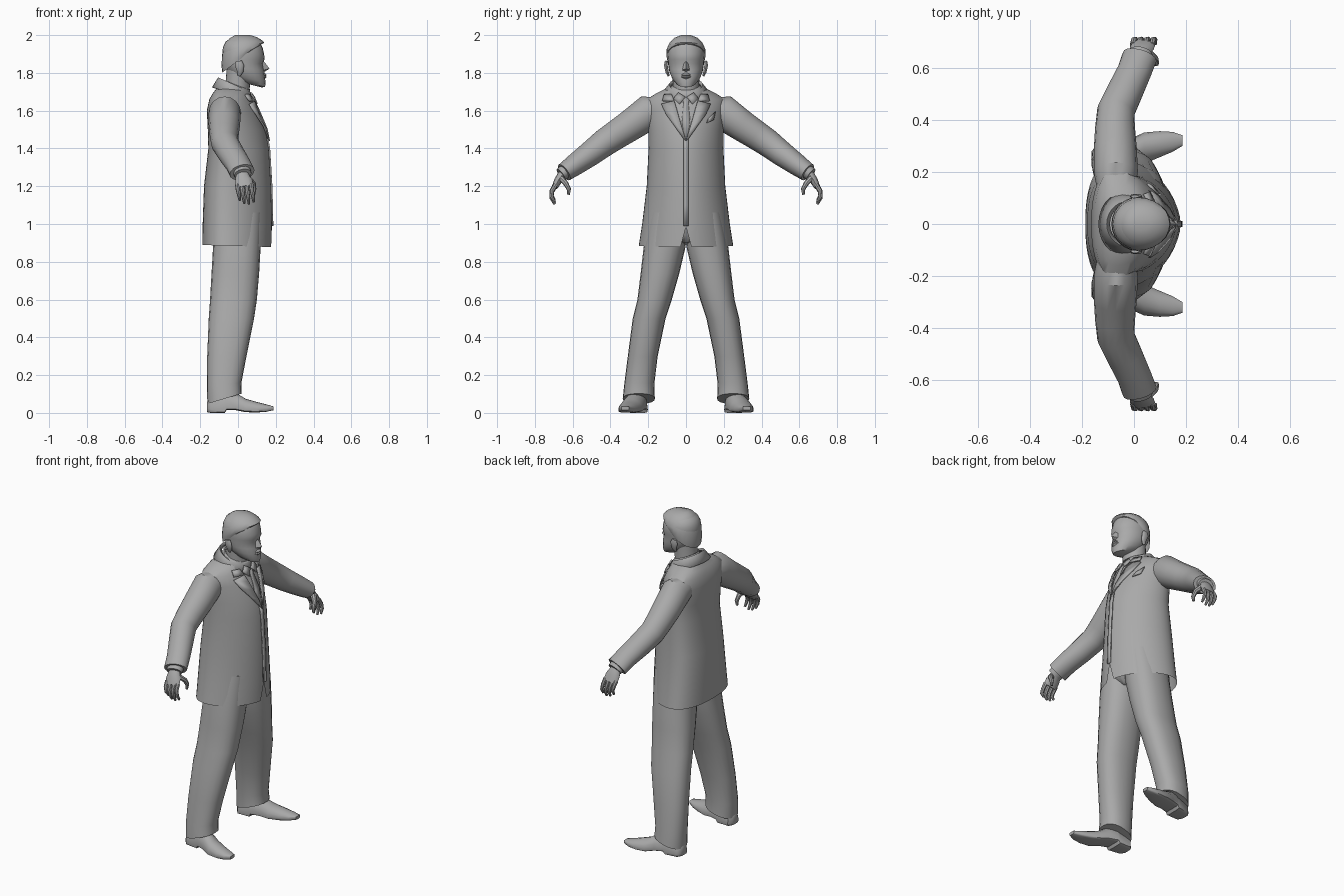
import bpy, bmesh, math
from mathutils import Vector

grey = bpy.data.materials.new("plain_grey")
grey.diffuse_color = (0.4, 0.4, 0.4, 1)


def make(name, verts, faces, angle=40, thick=0):
    me = bpy.data.meshes.new(name)
    bm = bmesh.new()
    vs = [bm.verts.new(v) for v in verts]
    for f in faces:
        bm.faces.new([vs[i] for i in f])
    bmesh.ops.recalc_face_normals(bm, faces=bm.faces)
    bm.to_mesh(me)
    bm.free()
    ob = bpy.data.objects.new(name, me)
    bpy.context.collection.objects.link(ob)
    me.materials.append(grey)
    bpy.ops.object.select_all(action='DESELECT')
    ob.select_set(True)
    bpy.context.view_layer.objects.active = ob
    bpy.ops.object.shade_smooth_by_angle(angle=math.radians(angle))
    if thick:
        mod = ob.modifiers.new("thickness", 'SOLIDIFY')
        mod.thickness = thick
        mod.offset = 0
    return ob


def loft(name, rings, start=True, end=True, angle=40, thick=0):
    n = len(rings[0])
    faces = [(k * n + i, k * n + (i + 1) % n, (k + 1) * n + (i + 1) % n, (k + 1) * n + i)
             for k in range(len(rings) - 1) for i in range(n)]
    if start:
        faces.append(tuple(range(n)))
    if end:
        faces.append(tuple(range((len(rings) - 1) * n, len(rings) * n)))
    return make(name, [v for r in rings for v in r], faces, angle, thick)


def power(c, p):
    return math.copysign(abs(c) ** (2 / p), c) if abs(c) > 1e-6 else 0


def ring(z, xb, xf, yi, yo, tilt=0, n=24, mid=0.5, pf=2, pb=2):
    """Level outline with its own front and back roundness; tilt lowers the front."""
    cx, cy, hy = xb + mid * (xf - xb), (yi + yo) / 2, (yo - yi) / 2
    pts = []
    for i in range(n):
        a = 2 * math.pi * i / n
        c, s = math.cos(a), math.sin(a)
        p = pf if c > 0 else pb
        x = cx + power(c, p) * ((xf - cx) if c > 0 else (cx - xb))
        pts.append(Vector((x, cy + hy * power(s, p), z - tilt * (x - cx))))
    return pts


def tube(name, path, n=16, side=1, **kw):
    """Limb along (x, y, z, radius along x, radius across)."""
    pts = [Vector((p[0], p[1] * side, p[2])) for p in path]
    rings = []
    for i, p in enumerate(pts):
        t = (pts[min(i + 1, len(pts) - 1)] - pts[max(i - 1, 0)]).normalized()
        u = Vector((1, 0, 0))
        u = (u - t * u.dot(t)).normalized()
        v = t.cross(u)
        rings.append([p + u * path[i][3] * math.cos(2 * math.pi * k / n)
                      + v * path[i][4] * math.sin(2 * math.pi * k / n) for k in range(n)])
    return loft(name, rings, **kw)


# Jacket body: height, back x, front x, half width
BODY = [(.885, -.188, .178, .25), (1.0, -.187, .18, .232), (1.2, -.18, .175, .208),
        (1.4, -.157, .163, .198), (1.5, -.16, .145, .2), (1.6, -.165, .11, .21),
        (1.66, -.152, .08, .208), (1.69, -.135, .065, .16), (1.73, -.105, .055, .08)]
MID, PF = .36, 1.8
rings = [ring(z, b, f, -h, h, .03 if z < .9 else 0, 44, MID, PF, 2.4) for z, b, f, h in BODY]
rings[0][0].z = .985                      # notch where the front edges part
loft("jacket_body", rings, start=False)


def front_x(y, z):
    for lo, hi in zip(BODY, BODY[1:]):
        if z <= hi[0] or hi is BODY[-1]:
            t = (z - lo[0]) / (hi[0] - lo[0])
            b, f, h = [lo[k] + t * (hi[k] - lo[k]) for k in (1, 2, 3)]
            c = b + MID * (f - b)
            return c + (f - c) * max(0, 1 - min(1, abs(y) / h) ** PF) ** (1 / PF)


def strip(name, pairs, lift, thick=.008):
    """Plate hugging the chest, from pairs of (y, z) edge points."""
    verts = [(front_x(y, z) + lift, y, z) for pr in pairs for y, z in pr]
    faces = [(2 * i, 2 * i + 1, 2 * i + 3, 2 * i + 2) for i in range(len(pairs) - 1)]
    return make(name, verts, faces, 30, thick)


# Front closing edge and breast pocket handkerchief
strip("front_edge", [((-.012, z), (.012, z)) for z in (.99, 1.1, 1.2, 1.3, 1.4, 1.45)], .004)
strip("pocket_square", [((.11, 1.535), (.12, 1.56)), ((.145, 1.55), (.155, 1.595))], .008)

# Jacket and shirt collars round the neck
def collar(name, data, thick):
    loft(name, [ring(z, b, f, -h, h, t, 28) for z, b, f, h, t in data], False, False, 50, thick)

collar("jacket_collar", [(1.725, -.095, .06, .08, .45), (1.735, -.105, .065, .088, .45),
                         (1.69, -.135, .085, .125, .3)], .006)
collar("shirt_collar", [(1.66, -.08, .075, .078, .3), (1.735, -.075, .06, .068, .4)], .006)

# Pelvis closing the trousers under the jacket
loft("trouser_seat", [ring(z, b, f, -h, h) for z, b, f, h in
     [(.90, -.08, .07, .05), (.94, -.12, .11, .15), (1.06, -.15, .13, .19)]])

# Trouser legs: height, back, front, inner, outer, tilt
LEG = [(1.06, -.14, .13, -.005, .19, 0), (.88, -.132, .12, .002, .224, 0),
       (.74, -.14, .112, .035, .24, 0), (.6, -.148, .10, .075, .257, 0),
       (.5, -.155, .085, .108, .282, 0), (.3, -.163, .045, .15, .308, 0),
       (.15, -.165, .018, .168, .327, -.1), (.075, -.162, .02, .165, .335, -.3)]
# Shoes: x, centre y, half width, bottom, top
SHOE = [(-.163, .252, .03, .004, .06), (-.145, .252, .05, 0, .09), (-.07, .258, .055, 0, .12),
        (-.06, .26, .055, .016, .12), (-.01, .275, .056, .014, .105), (.04, .293, .06, .004, .075),
        (.1, .308, .05, .002, .058), (.15, .317, .038, .006, .045), (.188, .322, .02, .014, .034)]
# Sleeve: x, y, z, radius along x, radius across
SLEEVE = [(-.07, .12, 1.60, .07, .07), (-.07, .2, 1.59, .085, .093), (-.072, .29, 1.525, .083, .083),
          (-.073, .37, 1.472, .077, .077), (-.07, .435, 1.428, .073, .073),
          (-.035, .51, 1.37, .07, .066), (.0, .585, 1.316, .067, .058), (.022, .645, 1.273, .068, .05)]
PALM = [(.018, .63, 1.285, .036, .028), (.024, .66, 1.255, .036, .024),
        (.03, .678, 1.228, .047, .021), (.036, .695, 1.195, .046, .016)]
THUMB = [(.055, .66, 1.24, .018, .016), (.08, .637, 1.215, .015, .014),
         (.085, .62, 1.185, .012, .012), (.084, .622, 1.155, .007, .007)]

for s, word in ((1, "left"), (-1, "right")):
    def span(a, b):
        return (a, b) if s > 0 else (-b, -a)
    loft(word + "_trouser_leg", [ring(z, b, f, *span(i, o), t, 20, .5, 2.3, 2.3)
                                 for z, b, f, i, o, t in LEG])
    shoe = []
    for x, cy, hw, lo, hi in SHOE:
        r = []
        for k in range(16):
            a = 2 * math.pi * k / 16
            top = math.sin(a) > 0
            base = lo + .018
            r.append(Vector((x, s * cy + hw * power(math.cos(a), 2 if top else 5),
                             base + power(math.sin(a), 2 if top else 5) * ((hi - base) if top else .018))))
        shoe.append(r)
    loft(word + "_shoe", shoe, angle=45)

    # Arm, shirt cuff and hand
    tube(word + "_sleeve", SLEEVE, side=s)
    tube(word + "_shirt_cuff", [(.016, .625, 1.29, .05, .04), (.026, .662, 1.262, .046, .036)], side=s)
    tube(word + "_palm", PALM, 12, s)
    tube(word + "_thumb", THUMB, 8, s)
    for j, (x, drop) in enumerate(((.074, .0), (.049, -.012), (.024, -.008), (.0, .008))):
        tube(f"{word}_finger_{j + 1}",
             [(x - .004, .69, 1.208, .012, .013), (x, .71, 1.175 + drop * .4, .0115, .012),
              (x + .006, .712, 1.145 + drop * .7, .010, .0105),
              (x + .009, .695, 1.117 + drop, .006, .007)], 8, s)

    # Lapel, with the notch below the collar, and shirt collar point
    strip(word + "_lapel", [((0, 1.44), (s * .012, 1.45)), ((s * .018, 1.5), (s * .062, 1.52)),
                            ((s * .036, 1.56), (s * .105, 1.58)), ((s * .05, 1.61), (s * .13, 1.635)),
                            ((s * .062, 1.65), (s * .09, 1.645))], .01)
    strip(word + "_lapel_top", [((s * .062, 1.65), (s * .125, 1.652)),
                                ((s * .075, 1.685), (s * .115, 1.685))], .013)
    strip(word + "_collar_point", [((s * .004, 1.672), (s * .035, 1.635)),
                                   ((s * .04, 1.695), (s * .065, 1.665))], .012)
    # Ear
    tube(word + "_ear", [(.005, .092, 1.785, .008, .006), (.012, .1, 1.805, .016, .009),
                         (.008, .107, 1.84, .024, .01), (.004, .105, 1.862, .016, .007)], 10, s)

# Necktie
strip("necktie", [((-.01, 1.45), (.01, 1.45)), ((-.022, 1.55), (.022, 1.55)),
                  ((-.013, 1.635), (.013, 1.635)), ((-.02, 1.67), (.02, 1.67))], .004)

# Neck and head: height, back, front, half width, tilt
loft("neck", [ring(z, b, f, -h, h) for z, b, f, h in
     [(1.64, -.075, .065, .072), (1.72, -.068, .062, .068), (1.82, -.06, .07, .075)]])
HEAD = [(1.742, -.01, .125, .028, .25), (1.752, -.035, .143, .055, .28), (1.775, -.052, .146, .074, .25),
        (1.80, -.06, .142, .086, .18), (1.825, -.07, .138, .092, .08), (1.85, -.077, .13, .095, 0),
        (1.872, -.08, .141, .097, 0), (1.9, -.083, .138, .1, 0), (1.935, -.08, .13, .097, 0),
        (1.965, -.066, .115, .08, 0), (1.987, -.035, .085, .05, 0), (1.995, -.01, .055, .02, 0)]
loft("head", [ring(z, b, f, -h, h, t, 24, .45, 2.1) for z, b, f, h, t in HEAD])

# Hair cap, low at the nape and high over the forehead
HAIR = [(1.868, -.083, .115, .099, -.75), (1.89, -.087, .135, .104, -.55), (1.925, -.085, .138, .102, -.3),
        (1.958, -.072, .125, .088, -.15), (1.985, -.046, .1, .062, -.05), (2.0, -.015, .065, .025, 0)]
loft("hair", [ring(z, b, f, -h, h, t, 24, .45) for z, b, f, h, t in HAIR], start=False)

# Nose and lips
make("nose", [(.132, 0, 1.868), (.167, 0, 1.822), (.135, -.02, 1.815), (.135, .02, 1.815),
              (.14, 0, 1.806), (.12, -.012, 1.865), (.12, .012, 1.865)],
     [(0, 5, 2, 1), (0, 1, 3, 6), (1, 2, 4), (1, 4, 3)], 60)
loft("lips", [ring(z, .10, f, -h, h, 0, 12) for z, f, h in
     [(1.768, .143, .02), (1.778, .152, .03), (1.784, .147, .03), (1.79, .152, .028), (1.8, .142, .015)]])
